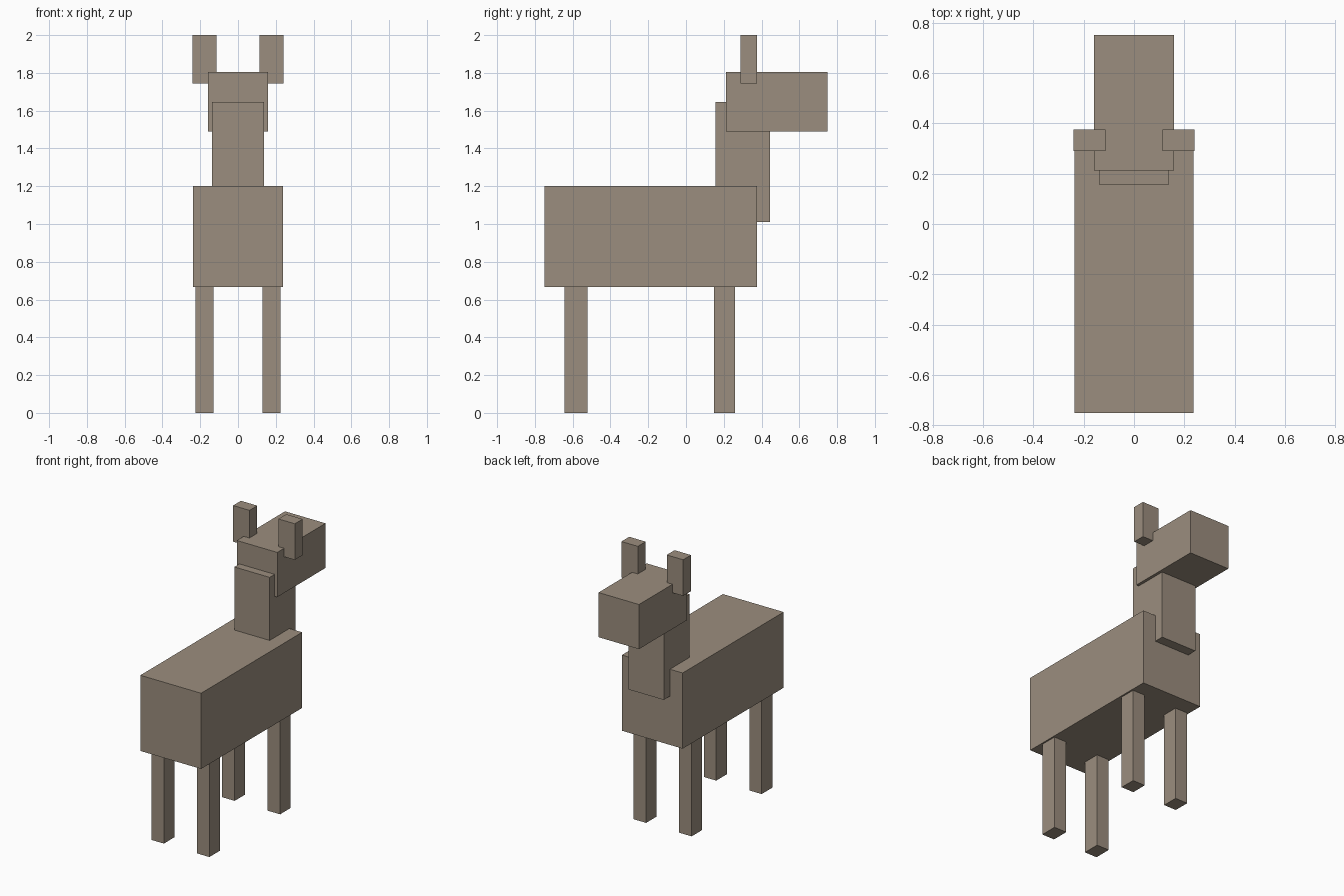
import bpy

if "Cube" in bpy.data.objects:
    bpy.data.objects.remove(bpy.data.objects["Cube"])

fur = bpy.data.materials.new("tan_fur")
fur.diffuse_color = (0.33, 0.27, 0.21, 1.0)
fur.use_nodes = True
fur.node_tree.nodes["Principled BSDF"].inputs["Base Color"].default_value = fur.diffuse_color


def box(name, x, y, z):
    """Box spanning the given (min, max) range on each axis."""
    spans = (x, y, z)
    bpy.ops.mesh.primitive_cube_add(size=1, location=[(a + b) / 2 for a, b in spans])
    obj = bpy.context.object
    obj.name = name
    obj.scale = [b - a for a, b in spans]
    bpy.ops.object.transform_apply(location=False, rotation=False, scale=True)
    obj.data.materials.append(fur)
    return obj


def box_pair(name, x, y, z):
    """Matching boxes on both sides of x = 0."""
    box("right_" + name, x, y, z)
    box("left_" + name, (-x[1], -x[0]), y, z)


# Trunk, neck and head
box("body", (-0.237, 0.237), (-0.75, 0.376), (0.666, 1.2))
box("neck", (-0.138, 0.138), (0.156, 0.445), (1.01, 1.645))
box("head", (-0.158, 0.158), (0.212, 0.75), (1.49, 1.805))

# Ears
box_pair("ear", (0.113, 0.241), (0.289, 0.376), (1.745, 2.0))

# Legs
box_pair("leg_near_head", (0.129, 0.226), (0.147, 0.26), (0, 0.666))
box_pair("leg_near_rump", (0.129, 0.226), (-0.642, -0.521), (0, 0.666))
